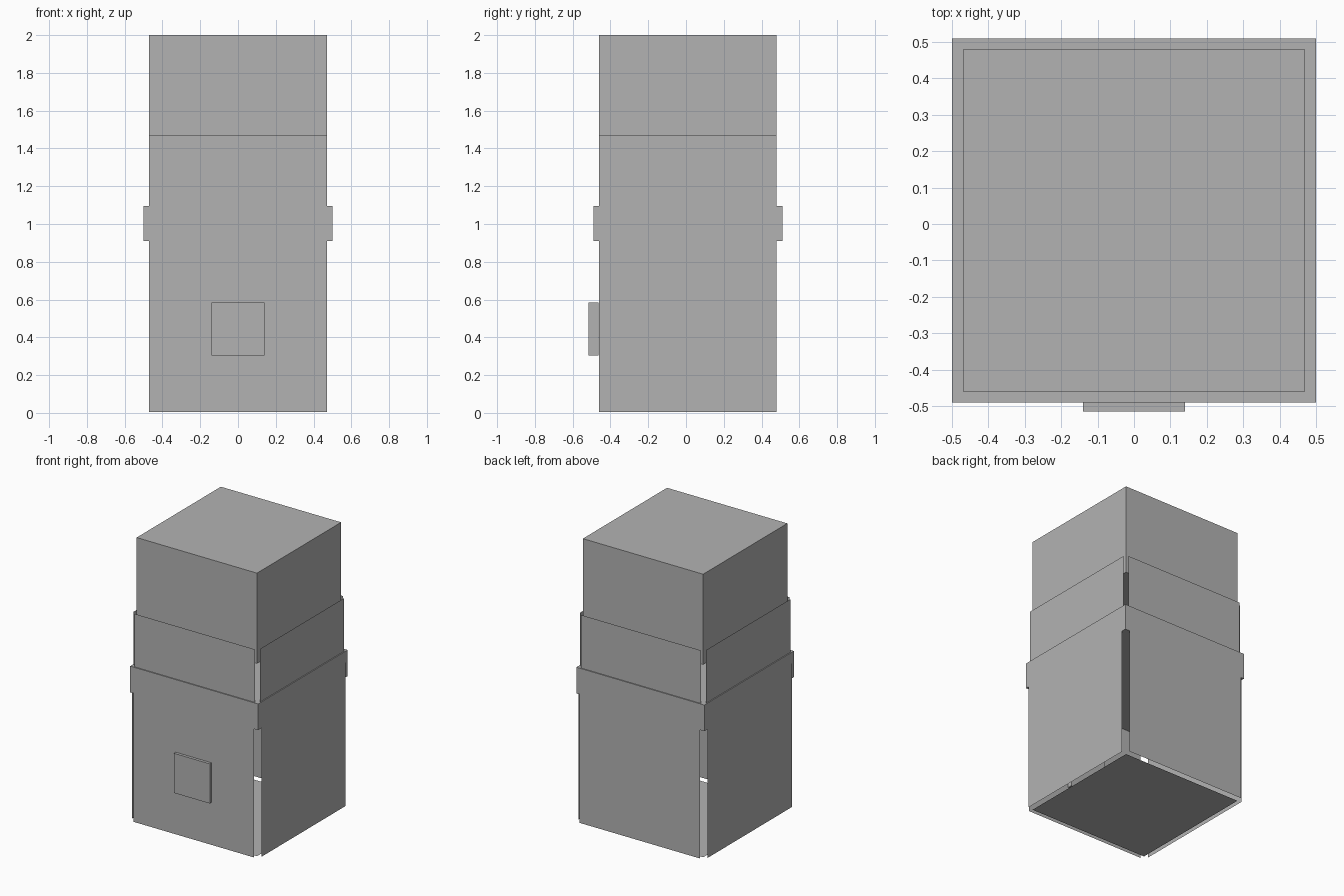
import bpy
import math
from mathutils import Matrix, Vector

if "Cube" in bpy.data.objects:
    bpy.data.objects.remove(bpy.data.objects["Cube"])

CY = 0.01      # body centre in y (the front button shifts the bounds)
HALF = 0.47    # half width of the body

grey = bpy.data.materials.new("plain_grey")
grey.diffuse_color = (0.45, 0.45, 0.45, 1)
grey.use_nodes = True
grey.node_tree.nodes["Principled BSDF"].inputs["Base Color"].default_value = grey.diffuse_color


def add_mesh(name, verts, faces):
    mesh = bpy.data.meshes.new(name)
    mesh.from_pydata(verts, [], faces)
    mesh.materials.append(grey)
    obj = bpy.data.objects.new(name, mesh)
    bpy.context.collection.objects.link(obj)
    return obj


def add_box(name, x, y, z):
    """Box from (min, max) ranges on each axis."""
    verts = [(a, b, c) for c in z for b in y for a in x]
    faces = [(0, 2, 3, 1), (4, 5, 7, 6), (0, 1, 5, 4),
             (1, 3, 7, 5), (3, 2, 6, 7), (2, 0, 4, 6)]
    return add_box_mesh(name, verts, faces)


def add_box_mesh(name, verts, faces):
    return add_mesh(name, verts, faces)


def add_panels(name, offset, z0, z1):
    """Four flat outward-facing panels around the body, open at the corners."""
    base = [(-HALF, -offset, z0), (HALF, -offset, z0),
            (HALF, -offset, z1), (-HALF, -offset, z1)]
    for i, side in enumerate(("front", "right", "back", "left")):
        turn = Matrix.Rotation(i * math.pi / 2, 3, 'Z')
        verts = [turn @ Vector(p) + Vector((0, CY, 0)) for p in base]
        add_mesh(f"{name}_{side}", verts, [(0, 1, 2, 3)])


body_x = (-HALF, HALF)
body_y = (CY - HALF, CY + HALF)

# Solid head block
add_box("head_block", body_x, body_y, (1.36, 2.0))

# Collar slab around the middle
add_box("collar", (-0.5, 0.5), (CY - 0.5, CY + 0.5), (0.91, 1.095))

# Thin wall panels: neck above the collar, larger ones below it
add_panels("neck_panel", 0.493, 1.095, 1.47)
add_panels("lower_panel", 0.505, 0.005, 1.02)

# Flat floor sheet
add_mesh("floor_sheet", [(x, y, 0) for y in body_y for x in body_x], [(0, 2, 3, 1)])

# Square button through the front panel
add_box("front_button", (-0.14, 0.14), (-0.515, -0.463), (0.305, 0.585))
